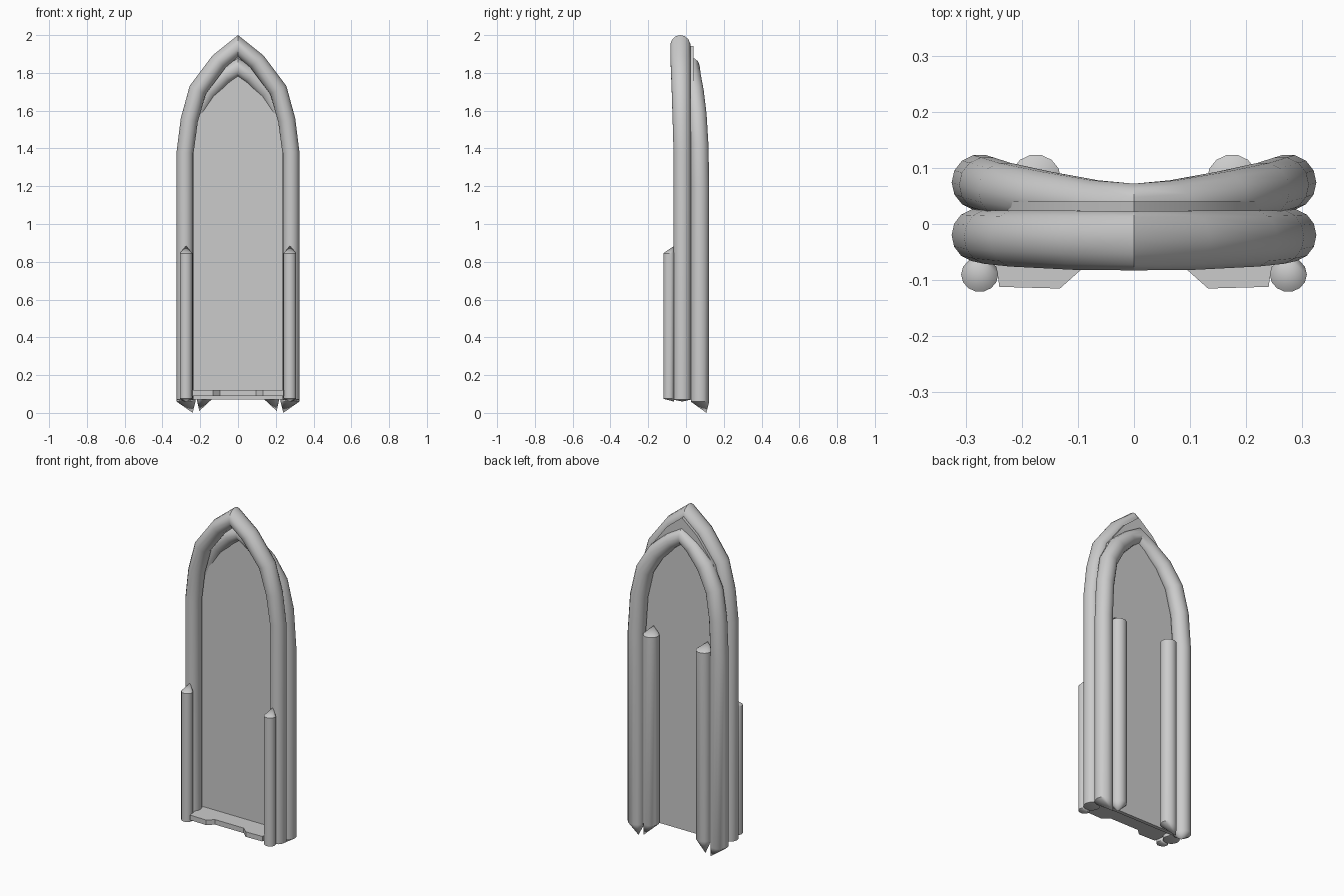
import bpy, bmesh, math
from mathutils import Vector

if "Cube" in bpy.data.objects:
    bpy.data.objects.remove(bpy.data.objects["Cube"])

grey = bpy.data.materials.new("plain grey")
grey.use_nodes = True
GREY = (0.6, 0.6, 0.6, 1)
grey.diffuse_color = GREY
grey.node_tree.nodes["Principled BSDF"].inputs["Base Color"].default_value = GREY


def finish(name, bm):
    bmesh.ops.recalc_face_normals(bm, faces=bm.faces)
    mesh = bpy.data.meshes.new(name)
    bm.to_mesh(mesh)
    bm.free()
    mesh.materials.append(grey)
    obj = bpy.data.objects.new(name, mesh)
    bpy.context.collection.objects.link(obj)
    bpy.ops.object.select_all(action='DESELECT')
    obj.select_set(True)
    bpy.context.view_layer.objects.active = obj
    bpy.ops.object.shade_smooth_by_angle(angle=math.radians(32))
    return obj


def tube(name, path, tips, sides=14):
    """Mitred tube; path items are (x, y, z, in-plane radius, depth radius)."""
    bm = bmesh.new()
    pts = [Vector((p[0], 0, p[2])) for p in path]
    rings = []
    for i, (x, y, z, r, depth) in enumerate(path):
        a = (pts[i] - pts[max(i - 1, 0)]).normalized()
        b = (pts[min(i + 1, len(pts) - 1)] - pts[i]).normalized()
        t = (a + b).normalized()
        n = Vector((t.z, 0, -t.x))
        miter = 1 / max(t.dot(a), t.dot(b), 0.5)
        ring = []
        for k in range(sides):
            ang = math.tau * k / sides
            ring.append(bm.verts.new(Vector((x, y, z)) + n * r * miter * math.cos(ang)
                                     + Vector((0, depth * math.sin(ang), 0))))
        rings.append(ring)
    for lo, hi in zip(rings, rings[1:]):
        for k in range(sides):
            j = (k + 1) % sides
            bm.faces.new((lo[k], lo[j], hi[j], hi[k]))
    # ends drawn to a point
    for ring, tip in zip((rings[0], rings[-1]), tips):
        v = bm.verts.new(tip)
        for k in range(sides):
            bm.faces.new((ring[k], ring[(k + 1) % sides], v))
    return finish(name, bm)


def arch(half):
    """Complete a half path whose last point lies on the centre line."""
    return half + [(-p[0],) + p[1:] for p in reversed(half[:-1])]


def plate(name, outline, offset):
    bm = bmesh.new()
    face = bm.faces.new([bm.verts.new(p) for p in outline])
    ext = bmesh.ops.extrude_face_region(bm, geom=[face])
    moved = [v for v in ext["geom"] if isinstance(v, bmesh.types.BMVert)]
    bmesh.ops.translate(bm, verts=moved, vec=offset)
    return finish(name, bm)


def both_tips(x, y, z):
    return [(x, y, z), (-x, y, z)]


# Front buoyancy tube, arched to a pointed bow
upper = [(0.28, -0.02, 0.07, 0.045, 0.047), (0.28, -0.02, 1.38, 0.045, 0.047),
         (0.258, -0.023, 1.55, 0.046, 0.049), (0.213, -0.026, 1.71, 0.047, 0.051),
         (0.1, -0.029, 1.86, 0.047, 0.054), (0, -0.03, 1.942, 0.045, 0.054)]
tube("upper_tube", arch(upper), both_tips(0.28, -0.02, 0.06))

# Back buoyancy tube, shorter and bending forward at the bow
lower = [(0.275, 0.074, 0.06, 0.05, 0.05), (0.275, 0.074, 1.2, 0.05, 0.05),
         (0.262, 0.07, 1.42, 0.05, 0.05), (0.23, 0.06, 1.58, 0.05, 0.05),
         (0.16, 0.047, 1.7, 0.05, 0.048), (0.07, 0.034, 1.785, 0.045, 0.045),
         (0, 0.028, 1.83, 0.042, 0.045)]
tube("lower_tube", arch(lower), both_tips(0.24, 0.108, 0.0))

for side, label in ((1, "left"), (-1, "right")):
    # Keel tubes under the floor
    keel = [(side * 0.175, 0.08, z, 0.045, 0.044) for z in (0.08, 1.21)]
    tube("keel_tube_" + label, keel,
         [(side * 0.205, 0.108, 0.01), (side * 0.18, 0.05, 1.25)])
    # Grab rails on the front of the side tubes
    rail = [(side * 0.275, -0.09, z, 0.033, 0.031) for z in (0.075, 0.845)]
    tube("side_rail_" + label, rail,
         [(side * 0.275, -0.065, 0.06), (side * 0.275, -0.062, 0.885)])

# Floor panel, reaching between both tubes
half_floor = [(p[0], 0.018, p[2]) for p in upper]
floor = half_floor + [(-x, y, z) for x, y, z in reversed(half_floor[:-1])]
plate("floor", floor, (0, 0.022, 0))

# Transom with a notch in the middle
half_transom = [(0.26, 0.03, 0.09), (0.24, -0.112, 0.09),
                (0.132, -0.115, 0.09), (0.095, -0.082, 0.09)]
transom = half_transom + [(-x, y, z) for x, y, z in reversed(half_transom)]
plate("transom", transom, (0, 0, 0.03))
